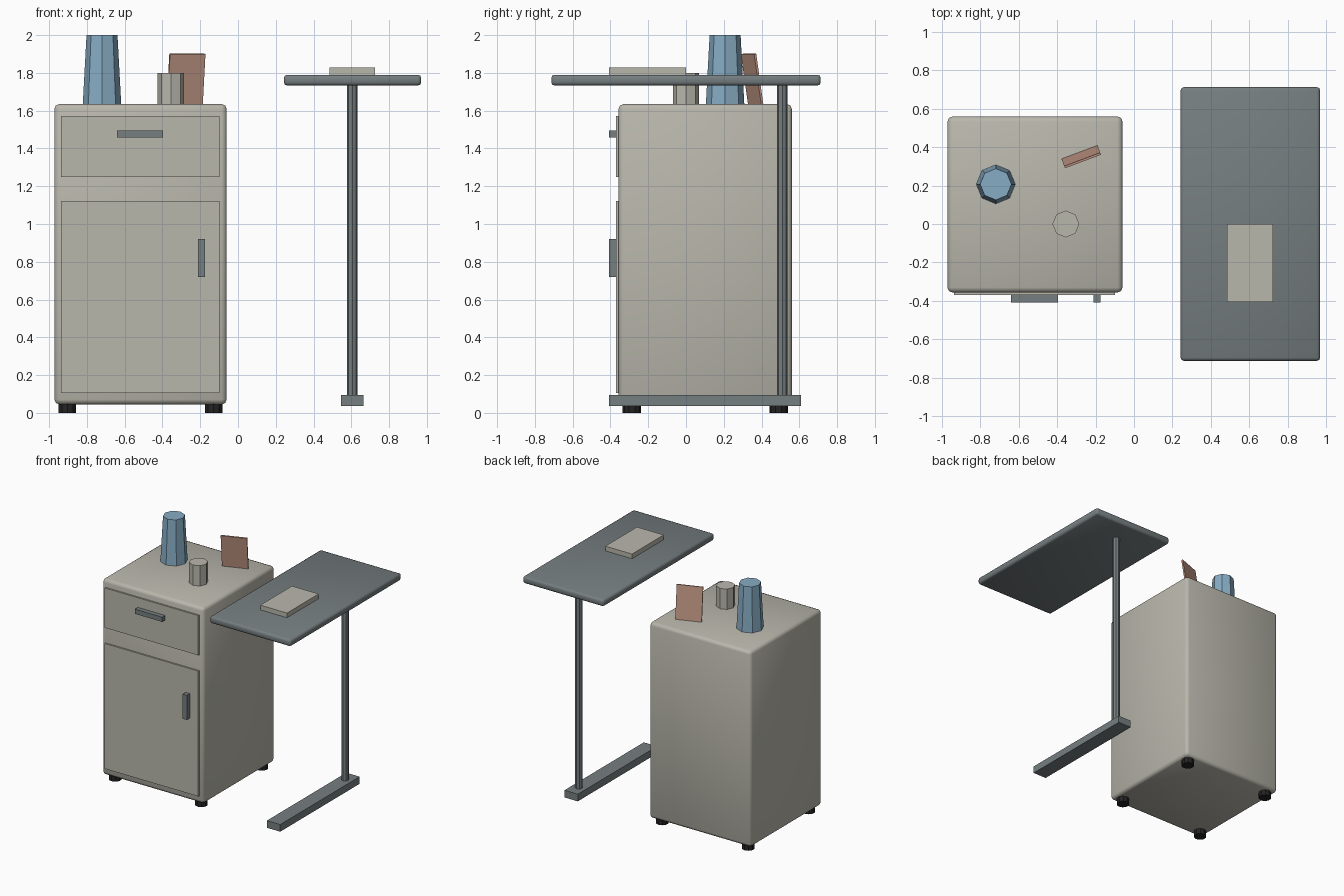
import bpy
import math

if "Cube" in bpy.data.objects:
    bpy.data.objects.remove(bpy.data.objects["Cube"])


def material(name, color):
    m = bpy.data.materials.new(name)
    m.diffuse_color = (*color, 1)
    m.use_nodes = True
    m.node_tree.nodes["Principled BSDF"].inputs["Base Color"].default_value = m.diffuse_color
    return m


CREAM = material("warm grey", (0.485, 0.474, 0.413))
METAL = material("slate grey", (0.181, 0.209, 0.216))
BLUE = material("dusty blue", (0.242, 0.413, 0.552))
CLAY = material("clay pink", (0.527, 0.305, 0.231))
BLACK = material("black rubber", (0.017, 0.017, 0.018))


def box(name, x, y, z, mat, bevel=0, rot=(0, 0, 0)):
    """Box from (min, max) ranges, with optional rounded edges."""
    spans = (x, y, z)
    bpy.ops.mesh.primitive_cube_add(size=1, location=[(a + b) / 2 for a, b in spans])
    o = bpy.context.object
    o.name = name
    o.scale = [b - a for a, b in spans]
    bpy.ops.object.transform_apply(location=False, rotation=False, scale=True)
    o.rotation_euler = rot
    o.data.materials.append(mat)
    if bevel:
        mod = o.modifiers.new("soft edges", 'BEVEL')
        mod.width = bevel
        mod.segments = 2
        bpy.ops.object.modifier_apply(modifier=mod.name)
        bpy.ops.object.shade_smooth_by_angle(angle=math.radians(50))
    return o


def prism(name, x, y, z, r_bottom, r_top, sides, mat):
    """Faceted upright cylinder or cone over the z range."""
    bpy.ops.mesh.primitive_cone_add(vertices=sides, radius1=r_bottom, radius2=r_top,
                                    depth=z[1] - z[0], location=(x, y, sum(z) / 2))
    o = bpy.context.object
    o.name = name
    o.data.materials.append(mat)
    return o


# Cabinet with drawer, door and handles
box("cabinet_body", (-0.972, -0.06), (-0.357, 0.56), (0.045, 1.635), CREAM, 0.026)
box("drawer_front", (-0.938, -0.098), (-0.37, -0.34), (1.25, 1.573), CREAM)
box("door_front", (-0.938, -0.098), (-0.37, -0.34), (0.105, 1.122), CREAM)
box("drawer_handle", (-0.641, -0.396), (-0.408, -0.365), (1.457, 1.495), METAL)
box("door_handle", (-0.211, -0.174), (-0.408, -0.365), (0.72, 0.92), METAL)

# Cabinet feet
for x in (-0.903, -0.129):
    for y in (-0.286, 0.49):
        prism("cabinet_foot", x, y, (0, 0.05), 0.049, 0.049, 10, BLACK)

# Objects on the cabinet
prism("vase", -0.72, 0.207, (1.63, 2.0), 0.102, 0.082, 8, BLUE)
prism("cup", -0.355, 0.0, (1.63, 1.8), 0.07, 0.07, 8, CREAM)
box("picture_card", (-0.375, -0.175), (0.344, 0.356), (1.632, 1.902), CLAY,
    rot=(0.15, 0, math.radians(20.5)))

# Overbed table
box("table_top", (0.243, 0.97), (-0.713, 0.713), (1.733, 1.79), METAL, 0.017)
prism("table_post", 0.605, 0.51, (0.09, 1.745), 0.028, 0.028, 8, METAL)
box("table_base", (0.545, 0.665), (-0.408, 0.61), (0.037, 0.095), METAL)
box("book", (0.485, 0.725), (-0.407, 0.0), (1.788, 1.828), CREAM)
